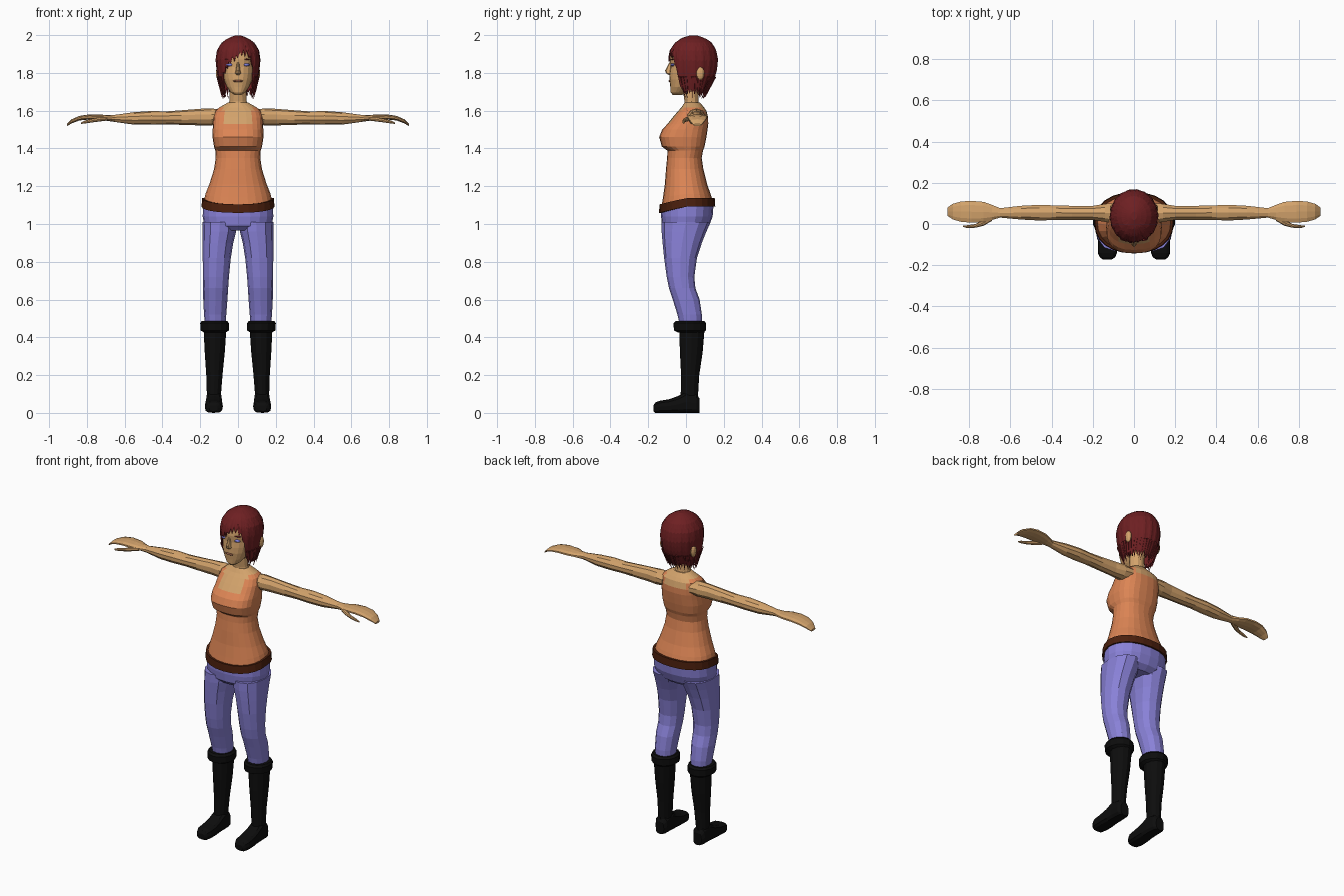
import bpy, bmesh, math, random
from mathutils import Vector

random.seed(4)


def mat(name, r, g, b):
    m = bpy.data.materials.new(name)
    m.diffuse_color = (r, g, b, 1)
    return m


SKIN = mat("skin", 0.66, 0.37, 0.15)
TOP = mat("orange top", 0.72, 0.235, 0.09)
BELT = mat("brown leather", 0.07, 0.014, 0.004)
JEANS = mat("violet denim", 0.25, 0.22, 0.68)
BOOT = mat("black leather", 0.004, 0.004, 0.004)
HAIR = mat("dark red hair", 0.155, 0.014, 0.016)
EYE = mat("eye blue", 0.2, 0.2, 0.68)
LIP = mat("lip brown", 0.3, 0.11, 0.06)


def finish(name, bm, mats, mirror=False):
    bmesh.ops.recalc_face_normals(bm, faces=bm.faces)
    me = bpy.data.meshes.new(name)
    bm.to_mesh(me)
    bm.free()
    ob = bpy.data.objects.new(name, me)
    bpy.context.collection.objects.link(ob)
    for m in mats:
        me.materials.append(m)
    if mirror:
        ob.modifiers.new("mirror", 'MIRROR').use_clip = False
    return ob


def ring(axis, pos, a0, a1, b0, b1, n=12, e=1.0, dip=0.0):
    """Superellipse section across an axis, starting at the low b side."""
    pts = []
    for i in range(n):
        t = 2 * math.pi * i / n
        s, c = math.sin(t), math.cos(t)
        a = (a0 + a1) / 2 + (a1 - a0) / 2 * math.copysign(abs(s) ** e, s)
        b = (b0 + b1) / 2 - (b1 - b0) / 2 * math.copysign(abs(c) ** e, c)
        p = pos - dip * max(0, c)
        pts.append({'x': (p, a, b), 'y': (a, p, b), 'z': (a, b, p)}[axis])
    return pts


def loft(name, rings, mats, mirror=False, closed=False, rule=None):
    bm = bmesh.new()
    vs = [[bm.verts.new(p) for p in r] for r in rings]
    n = len(vs[0])
    pairs = list(zip(vs, vs[1:])) + ([(vs[-1], vs[0])] if closed else [])
    for lo, hi in pairs:
        for i in range(n):
            j = (i + 1) % n
            bm.faces.new((lo[i], lo[j], hi[j], hi[i]))
    if not closed:
        bm.faces.new(vs[0])
        bm.faces.new(vs[-1])
    if rule:
        for f in bm.faces:
            f.material_index = rule(f.calc_center_median())
    return finish(name, bm, mats, mirror)


def blob(name, loc, size, m, mirror=True):
    bm = bmesh.new()
    bmesh.ops.create_uvsphere(bm, u_segments=12, v_segments=8, radius=1)
    for v in bm.verts:
        v.co = Vector(loc) + Vector([v.co[k] * size[k] for k in range(3)])
    return finish(name, bm, [m], mirror)


# torso with tank top: z, half width, front y, back y, roundness, dip
def bare(c):
    limit = 1.535 if c.y < 0.02 else 1.575
    return 1 if c.z > 1.618 or (c.z > limit and abs(c.x) < 0.08) else 0


torso = [(1.105, .186, -.133, .147, .9, .035), (1.16, .172, -.122, .13, .9, .02),
         (1.21, .152, -.112, .112, .9, 0), (1.29, .127, -.106, .092, .9, 0),
         (1.35, .118, -.1, .083, .9, 0), (1.388, .12, -.098, .09, .85, 0),
         (1.41, .127, -.128, .098, .75, 0), (1.46, .135, -.142, .108, .75, 0),
         (1.50, .134, -.126, .114, .78, 0), (1.53, .132, -.098, .118, .8, 0),
         (1.565, .13, -.07, .117, .8, 0), (1.60, .12, -.04, .108, .8, 0),
         (1.618, .098, -.024, .095, .9, 0), (1.642, .055, -.008, .075, 1, 0)]
loft("torso", [ring('z', z, -w, w, f, b, 24, e, d) for z, w, f, b, e, d in torso],
     [TOP, SKIN], rule=bare)

# belt
belt = [(1.092, .18, 0), (1.092, .193, 0), (1.137, .19, 0), (1.137, .175, 0)]
loft("belt", [ring('z', z, -w, w, -w + .05, w - .038, 24, .9, .033) for z, w, _ in belt],
     [BELT], closed=True)

# trousers: hips and legs
hips = [(.965, .12, -.1, .09, 0), (.99, .178, -.126, .122, 0), (1.04, .187, -.132, .141, 0),
        (1.115, .184, -.131, .147, .033)]
loft("hips", [ring('z', z, -w, w, f, b, 20, .9, d) for z, w, f, b, d in hips], [JEANS])
leg = [(.45, .068, .172, -.03, .085), (.52, .062, .18, -.045, .084), (.6, .056, .184, -.07, .072),
       (.66, .052, .184, -.09, .05), (.72, .048, .185, -.102, .044), (.82, .038, .187, -.116, .058),
       (.9, .025, .187, -.124, .084), (.96, .01, .187, -.129, .108), (1.01, .005, .187, -.13, .13)]
loft("trouser_leg", [ring('z', *r, 12, .9) for r in leg], [JEANS], True)

# boots: shaft, folded cuff and foot
shaft = [(.03, .09, .163, -.03, .066), (.1, .09, .165, -.028, .064), (.2, .082, .168, -.026, .07),
         (.32, .07, .176, -.032, .088), (.44, .062, .182, -.036, .098)]
loft("boot_shaft", [ring('z', *r, 12) for r in shaft], [BOOT], True)
cuff = [(.425, .064, .18, -.04, .094), (.437, .046, .2, -.064, .105),
        (.475, .046, .202, -.066, .106), (.487, .056, .194, -.055, .096)]
loft("boot_cuff", [ring('z', *r, 14) for r in cuff], [BOOT], True)
foot = [(.072, .1, .155, 0, .075), (.055, .088, .167, 0, .1), (0, .084, .17, 0, .115),
        (-.04, .083, .172, 0, .09), (-.09, .08, .176, 0, .072), (-.14, .082, .176, 0, .064),
        (-.162, .092, .166, 0, .055), (-.172, .108, .152, .008, .04)]
loft("boot_foot", [ring('y', *r, 12, .65) for r in foot], [BOOT], True)

# arms with flat mitten hands, and thumbs
arm = [(.09, .0, .105, 1.53, 1.605), (.14, .008, .1, 1.522, 1.612), (.2, .018, .09, 1.522, 1.61),
       (.3, .018, .09, 1.525, 1.602), (.38, .018, .092, 1.528, 1.596), (.46, .015, .095, 1.526, 1.598),
       (.55, .02, .09, 1.526, 1.592), (.65, .03, .078, 1.54, 1.578), (.69, .018, .095, 1.546, 1.576),
       (.73, .007, .11, 1.55, 1.58), (.79, .004, .115, 1.553, 1.58), (.84, .008, .112, 1.548, 1.572),
       (.88, .02, .1, 1.533, 1.555), (.905, .038, .082, 1.518, 1.53)]
loft("arm", [ring('x', *r, 10) for r in arm], [SKIN], True)
thumb = [(.69, .015, .04, 1.548, 1.568), (.73, -.008, .02, 1.543, 1.567), (.77, -.018, .0, 1.538, 1.558),
         (.81, -.02, -.006, 1.532, 1.548), (.83, -.014, -.008, 1.53, 1.538)]
loft("thumb", [ring('x', *r, 8) for r in thumb], [SKIN], True)

# neck and head
neck = [(1.6, .055, -.01, .078), (1.65, .046, -.008, .066), (1.7, .044, -.015, .065), (1.76, .045, -.02, .07)]
loft("neck", [ring('z', z, -w, w, f, b, 12) for z, w, f, b in neck], [SKIN])
head = [(1.683, .018, -.07, -.02), (1.697, .038, -.081, .0), (1.725, .06, -.083, .04),
        (1.765, .077, -.088, .09), (1.8, .085, -.087, .12), (1.83, .088, -.083, .135),
        (1.87, .09, -.086, .14), (1.91, .088, -.08, .14), (1.95, .07, -.05, .12), (1.975, .03, .0, .08)]
loft("head", [ring('z', z, -w, w, f, b, 20, .9) for z, w, f, b in head], [SKIN])

# face details
nose = [(1.79, -.01, .01, -.092, -.07), (1.798, -.016, .016, -.106, -.07),
        (1.812, -.012, .012, -.111, -.07), (1.855, -.006, .006, -.088, -.07)]
loft("nose", [ring('z', *r, 8) for r in nose], [SKIN])
blob("eye", (.044, -.07, 1.843), (.02, .012, .008), EYE)
blob("eyebrow", (.046, -.071, 1.872), (.022, .011, .003), HAIR)
blob("mouth", (0, -.084, 1.757), (.027, .009, .006), LIP, False)
blob("ear", (.103, .075, 1.798), (.014, .022, .036), SKIN)

# hair: a shell whose lower edge depends on direction, with ragged tips
PROFILE = [(1.66, .076, -.02, .09), (1.72, .096, -.062, .125), (1.77, .106, -.08, .15),
           (1.82, .113, -.09, .164), (1.87, .118, -.094, .169), (1.92, .111, -.085, .16),
           (1.96, .086, -.058, .137), (1.985, .052, -.022, .1), (1.998, .015, .02, .06)]
EDGE = [(-180, 1.705), (-90, 1.7), (-52, 1.71), (-44, 1.8), (-25, 1.85), (5, 1.895),
        (25, 1.905), (42, 1.86), (52, 1.71), (90, 1.7), (180, 1.705)]


def lerp(table, x):
    for p, q in zip(table, table[1:]):
        if x <= q[0]:
            k = max(0, (x - p[0]) / (q[0] - p[0]))
            return [u + (v - u) * k for u, v in zip(p, q)][1:]
    return table[-1][1:]


N, ROWS = 72, 12
lows = []
for i in range(N):
    low = lerp(EDGE, -180 + 360 * i / N)[0]
    lows.append(low + random.uniform(-.008, .008) + (.016 if i % 2 else -.014))
bm = bmesh.new()
rows = []
for k in range(ROWS + 1):
    row = []
    for i in range(N):
        a = 2 * math.pi * i / N - math.pi
        t = k / ROWS
        z = 1.998 + (lows[i] - 1.998) * t ** 1.5
        w, f, b = lerp(PROFILE, z)
        lift = 1 + (.014 if (i // 2) % 2 else -.014) * t
        row.append(bm.verts.new((w * lift * math.sin(a),
                                 (f + b) / 2 - (b - f) / 2 * lift * math.cos(a), z)))
    rows.append(row)
bm.faces.new(rows[0])
for r, s in zip(rows, rows[1:]):
    for i in range(N):
        j = (i + 1) % N
        bm.faces.new((r[i], r[j], s[j], s[i]))
hair = finish("hair", bm, [HAIR])
shell = hair.modifiers.new("thickness", 'SOLIDIFY')
shell.thickness = .006

# loose strands along the hairline at the sides and nape
bm = bmesh.new()
for i in range(30):
    a = math.radians(55 + 250 * i / 29)
    tip = random.uniform(1.665, 1.7)
    ends = []
    for z, da in ((1.78, -.06), (1.78, .06), (tip, random.uniform(-.05, .05))):
        w, f, b = lerp(PROFILE, z)
        ends.append(bm.verts.new((w * 1.03 * math.sin(a + da),
                                  (f + b) / 2 - (b - f) / 2 * 1.03 * math.cos(a + da), z)))
    bm.faces.new(ends)
strands = finish("hair_strands", bm, [HAIR])
strands.modifiers.new("thickness", 'SOLIDIFY').thickness = .004
